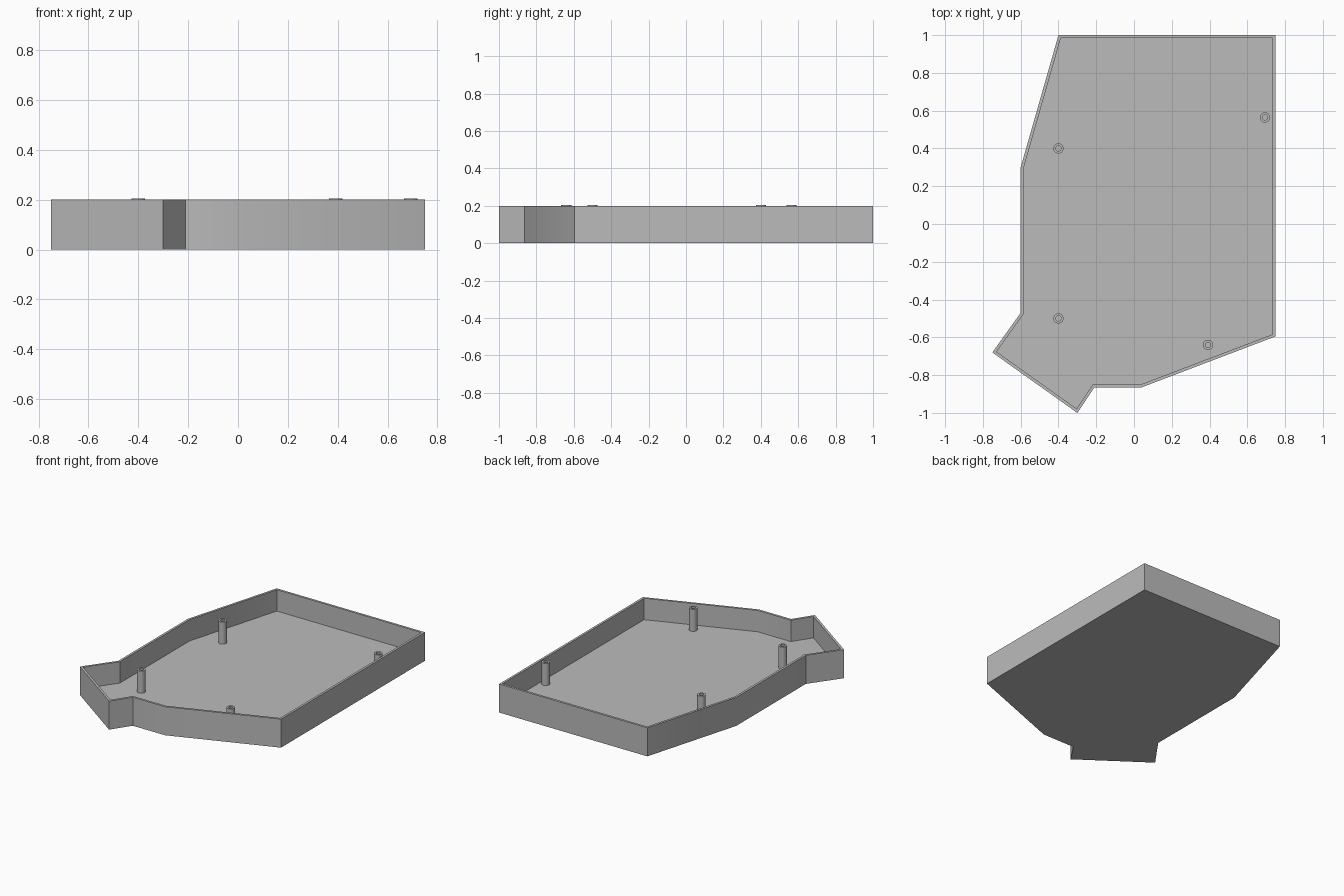
import bpy
import bmesh
import math
from mathutils import Vector

cube = bpy.data.objects.get("Cube")
if cube:
    bpy.data.objects.remove(cube, do_unlink=True)

HEIGHT, FLOOR, WALL = 0.2, 0.05, 0.016
POST_TOP, POST_R, HOLE_R = 0.205, 0.027, 0.014

grey = bpy.data.materials.new("light grey plastic")
grey.use_nodes = True
colour = (0.5, 0.5, 0.5, 1)
grey.diffuse_color = colour
grey.node_tree.nodes["Principled BSDF"].inputs["Base Color"].default_value = colour


def finish(name, bm):
    """Turn a bmesh into a grey object with sharp edges kept."""
    bmesh.ops.recalc_face_normals(bm, faces=bm.faces)
    mesh = bpy.data.meshes.new(name)
    bm.to_mesh(mesh)
    bm.free()
    mesh.materials.append(grey)
    obj = bpy.data.objects.new(name, mesh)
    bpy.context.collection.objects.link(obj)
    bpy.ops.object.select_all(action='DESELECT')
    obj.select_set(True)
    bpy.context.view_layer.objects.active = obj
    bpy.ops.object.shade_smooth_by_angle(angle=math.radians(30))
    return obj


def extrude(bm, face, dz):
    """Extrude one face along z and return the new cap."""
    new = bmesh.ops.extrude_face_region(bm, geom=[face])["geom"]
    verts = [g for g in new if isinstance(g, bmesh.types.BMVert)]
    bmesh.ops.translate(bm, verts=verts, vec=(0, 0, dz))
    return next(g for g in new if isinstance(g, bmesh.types.BMFace))


# Tray: extruded outline with a thin rim and a sunken floor
outline = [(-0.40, 1), (-0.60, 0.30), (-0.60, -0.47), (-0.75, -0.68), (-0.30, -1),
           (-0.21, -0.865), (0.04, -0.865), (0.75, -0.595), (0.75, 1)]
bm = bmesh.new()
base = bm.faces.new([bm.verts.new((x, y, 0)) for x, y in outline])
base.normal_update()
top = extrude(bm, base, HEIGHT)
bmesh.ops.recalc_face_normals(bm, faces=bm.faces)
bmesh.ops.inset_region(bm, faces=[top], thickness=WALL, use_even_offset=True)
extrude(bm, top, FLOOR - HEIGHT)
if top.is_valid:
    bmesh.ops.delete(bm, geom=[top], context='FACES_ONLY')
finish("tray", bm)


# Hollow screw posts, spun from a wall profile
def post(name, x, y):
    bm = bmesh.new()
    profile = [(POST_R, FLOOR), (POST_R, POST_TOP), (HOLE_R, POST_TOP), (HOLE_R, FLOOR)]
    verts = [bm.verts.new((r, 0, z)) for r, z in profile]
    edges = [bm.edges.new(pair) for pair in zip(verts, verts[1:])]
    bmesh.ops.spin(bm, geom=verts + edges, cent=(0, 0, 0), axis=(0, 0, 1),
                   angle=math.tau, steps=32)
    bmesh.ops.remove_doubles(bm, verts=bm.verts, dist=0.0005)
    finish(name, bm).location = Vector((x, y, 0))


post("back_right_post", -0.40, 0.40)
post("front_right_post", -0.40, -0.50)
post("back_left_post", 0.693, 0.564)
post("front_left_post", 0.392, -0.64)
